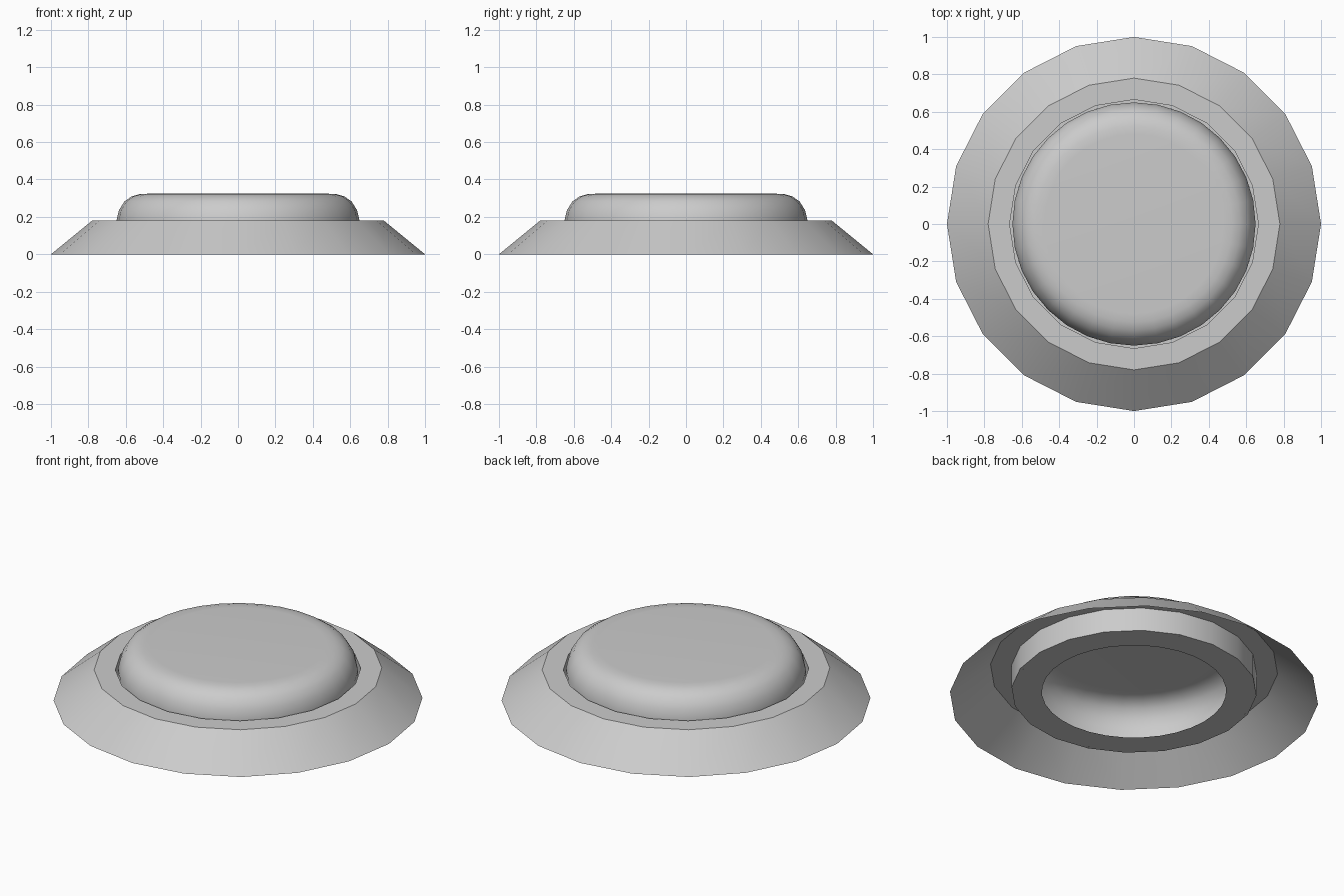
import bpy, bmesh
from math import cos, sin, pi, radians

if "Cube" in bpy.data.objects:
    bpy.data.objects.remove(bpy.data.objects["Cube"])


def lathe(name, profile, sides):
    """Revolve (radius, height) points round z; a zero-radius end becomes a cap."""
    bm = bmesh.new()
    rings = []
    for r, z in profile:
        rings.append([bm.verts.new((r * cos(2 * pi * i / sides),
                                    r * sin(2 * pi * i / sides), z))
                      for i in range(sides)])
    for a, b in zip(rings, rings[1:]):
        for i in range(sides):
            j = (i + 1) % sides
            bm.faces.new((a[i], a[j], b[j], b[i]))
    # Flat cap on the last ring
    if name == "button_cap":
        bm.faces.new(rings[-1])
    mesh = bpy.data.meshes.new(name)
    bm.to_mesh(mesh)
    bm.free()
    obj = bpy.data.objects.new(name, mesh)
    bpy.context.collection.objects.link(obj)
    bpy.ops.object.select_all(action='DESELECT')
    obj.select_set(True)
    bpy.context.view_layer.objects.active = obj
    bpy.ops.object.shade_smooth_by_angle(angle=radians(35))
    return obj


# Sloped bezel, open underneath, with an inner well and narrow lip
lathe("bezel", [(1.0, 0), (0.78, 0.18), (0.665, 0.18),
                (0.665, 0.04), (0.648, 0.04)], 20)

# Hollow rounded button with an inward flange around its open bottom
lathe("button_cap", [(0.5, 0.04), (0.65, 0.04), (0.65, 0.18),
                     (0.637, 0.235), (0.607, 0.283), (0.568, 0.31),
                     (0.525, 0.322), (0.48, 0.324)], 32)
